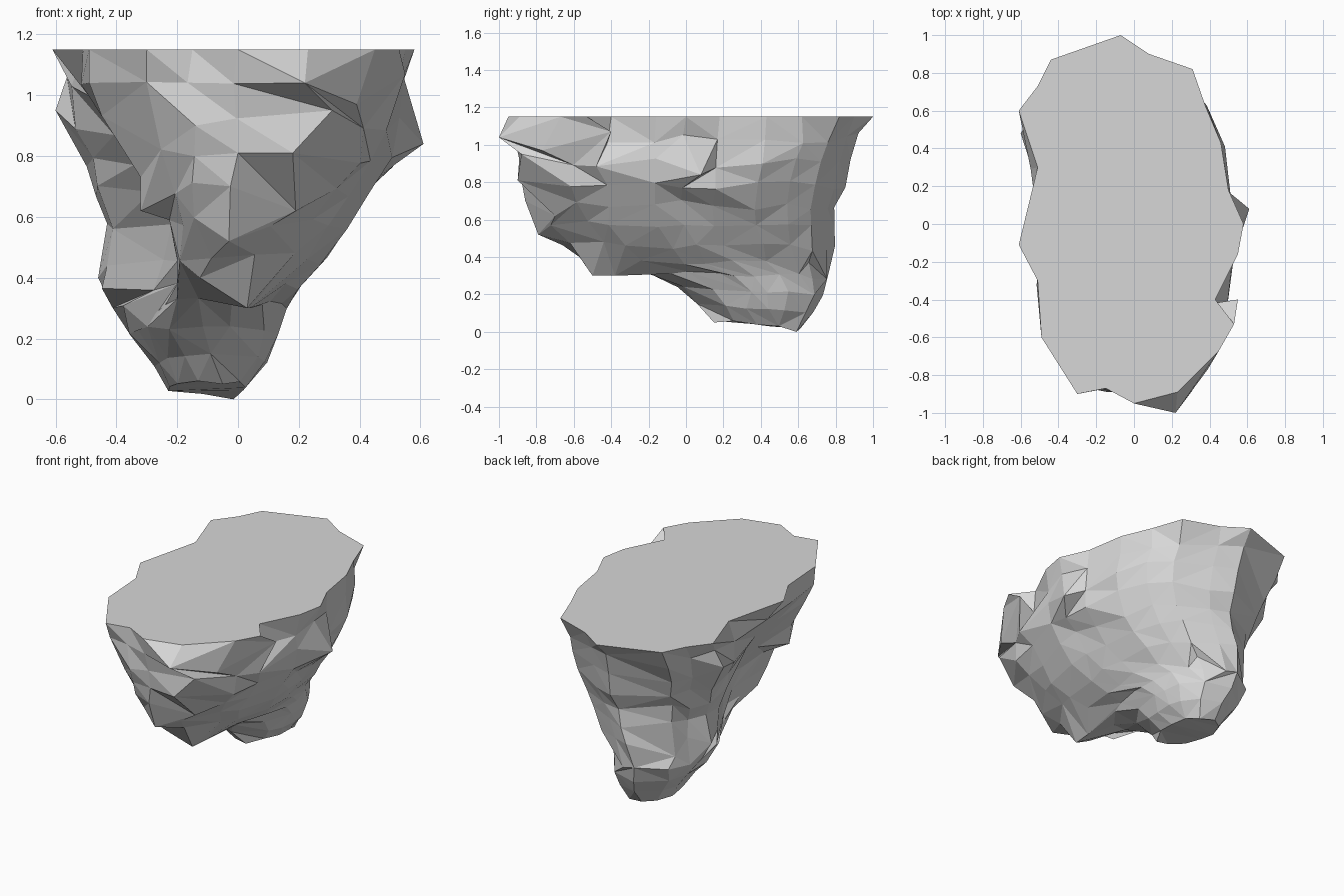
import bpy, bmesh, math, random
from mathutils import Vector

random.seed(8)
cube = bpy.data.objects.get("Cube")
if cube:
    bpy.data.objects.remove(cube, do_unlink=True)

# Single stone colour
stone = bpy.data.materials.new("grey stone")
stone.use_nodes = True
grey = (0.68, 0.68, 0.68, 1)
stone.diffuse_color = grey
stone.node_tree.nodes["Principled BSDF"].inputs["Base Color"].default_value = grey

TOP = 1.15
# Outline of the flat top, clockwise from the back tip
outline = [(-.07, 1), (.08, .9), (.31, .82), (.38, .62), (.46, .43), (.5, .18),
           (.58, 0), (.55, -.16), (.43, -.4), (.53, -.53), (.45, -.67), (.23, -.89),
           (0, -.95), (-.15, -.87), (-.3, -.9), (-.49, -.6), (-.51, -.3), (-.61, -.11),
           (-.51, .3), (-.61, .6), (-.51, .73), (-.44, .87)]

# Lower levels: height, left and right limits, front and back limits
levels = [(1.03, -.605, .575, -.98, .95), (.9, -.59, .58, -.93, .9),
          (.79, -.54, .54, -.9, .86), (.68, -.5, .45, -.86, .81),
          (.57, -.465, .37, -.81, .79), (.46, -.465, .29, -.68, .79),
          (.37, -.46, .21, -.56, .77), (.31, -.42, .16, -.24, .76),
          (.22, -.36, .13, -.05, .75), (.12, -.28, .1, .06, .69),
          (.04, -.23, .03, .14, .62)]

# Prominent crags: the nearest vertex moves to each one
crags = [(.22, -1, 1.04), (.61, .08, .84), (.55, -.4, 1.07), (.31, -.88, .95),
         (.39, -.77, .97), (.18, -.9, .81), (0, -.88, .81), (-.14, -.89, .9),
         (-.32, -.6, .73), (-.32, -.58, .62), (.19, -.7, .62), (-.03, -.79, .52),
         (.03, -.5, .3), (.04, -.38, .3), (-.2, -.6, .5), (-.015, .59, 0),
         (-.23, .56, .03), (-.05, .15, .05), (-.02, .75, .21), (-.6, .48, .95),
         (-.46, .4, .4)]

bm = bmesh.new()


def lerp(a, b, t):
    return a + (b - a) * t


def carve(x, y, z):
    """Undercut the front left corner and cut the gully behind the front lobe."""
    excess = max(0, -.84 * x - .55 * y - .48 - .5 * (z - .5))
    x, y = x + .84 * excess, y + .55 * excess
    t = min(1, max(0, (y + .1) / .45))
    limit = lerp(-.2, -.46, t) - max(0, z - .55) * .65
    return max(x, limit), y, z


def level_ring(z, x0, x1, y0, y1, depth):
    """Fit the outline to the limits and round it off with depth."""
    ring = []
    for px, py in outline:
        u, v = px / .6, py
        r = math.hypot(u, v)
        f = lerp(1, 1 / r, min(1, .4 + depth)) * random.uniform(.96, 1.02)
        u, v = u * f, v * f
        u *= 1 + .1 * depth * v
        x = lerp(x0, x1, (u + 1) / 2)
        y = lerp(y0, y1, (v + 1) / 2)
        height = z - .025 * depth * v + random.uniform(-.035, .035) * (1 - .85 * depth)
        ring.append(bm.verts.new(carve(x, y, height)))
    return ring


# Stack the rings and join neighbours with facets
rings = [[bm.verts.new((x, y, TOP)) for x, y in outline]]
for i, level in enumerate(levels):
    rings.append(level_ring(*level, i / (len(levels) - 1)))
n = len(outline)
for upper, lower in zip(rings, rings[1:]):
    for i in range(n):
        j = (i + 1) % n
        a, b, c, d = upper[i], upper[j], lower[j], lower[i]
        if random.random() < .5:
            bm.faces.new((a, b, c))
            bm.faces.new((a, c, d))
        else:
            bm.faces.new((a, b, d))
            bm.faces.new((b, c, d))
bm.faces.new(rings[0])
bm.faces.new(reversed(rings[-1]))

# Pull out the crags, then thin the crowded facets near the foot
free = [v for ring in rings[1:] for v in ring]
for point in map(Vector, crags):
    nearest = min(free, key=lambda v: (v.co - point).length)
    nearest.co = point
    free.remove(nearest)
lower_verts = [v for v in bm.verts if v.co.z < TOP - .01]
bmesh.ops.remove_doubles(bm, verts=lower_verts, dist=.08)
bmesh.ops.triangulate(bm, faces=[f for f in bm.faces if len(f.verts) > 4 and
                                 f.calc_center_median().z < 1])
bmesh.ops.recalc_face_normals(bm, faces=bm.faces)

mesh = bpy.data.meshes.new("floating_rock")
bm.to_mesh(mesh)
bm.free()
mesh.materials.append(stone)
rock = bpy.data.objects.new("floating_rock", mesh)
bpy.context.collection.objects.link(rock)
